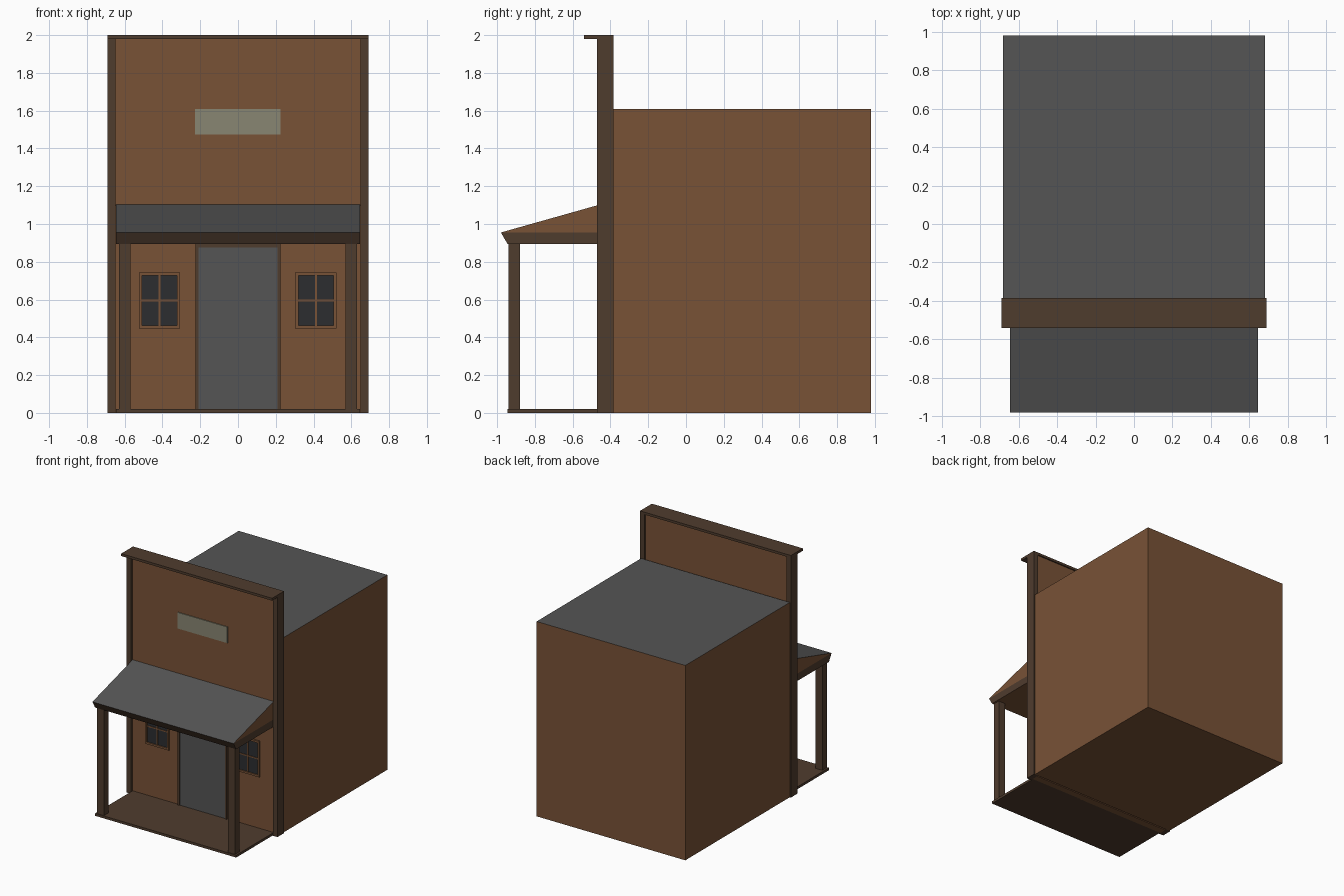
import bpy, bmesh

cube = bpy.data.objects.get("Cube")
if cube:
    bpy.data.objects.remove(cube, do_unlink=True)


def material(name, rgb):
    m = bpy.data.materials.new(name)
    m.use_nodes = True
    m.diffuse_color = (*rgb, 1)
    bsdf = next(n for n in m.node_tree.nodes if n.type == 'BSDF_PRINCIPLED')
    bsdf.inputs["Base Color"].default_value = (*rgb, 1)
    return m


WALL = material("brown wood", (0.19, 0.085, 0.037))
TRIM = material("dark wood", (0.078, 0.045, 0.027))
GREY = material("grey metal", (0.09, 0.09, 0.09))
GLASS = material("dark glass", (0.025, 0.027, 0.03))
SIGN = material("pale sign", (0.25, 0.24, 0.17))


def finish(name, bm, mats):
    bmesh.ops.recalc_face_normals(bm, faces=bm.faces)
    mesh = bpy.data.meshes.new(name)
    bm.to_mesh(mesh)
    bm.free()
    for m in mats:
        mesh.materials.append(m)
    ob = bpy.data.objects.new(name, mesh)
    bpy.context.collection.objects.link(ob)
    return ob


def box(name, x, y, z, *mats):
    """Box from (low, high) ranges on each axis."""
    bm = bmesh.new()
    bmesh.ops.create_cube(bm, size=1)
    for v in bm.verts:
        v.co = [r[0] if c < 0 else r[1] for c, r in zip(v.co, (x, y, z))]
    return finish(name, bm, mats)


def prism(name, profile, half, *mats):
    """Profile in (y, z) extruded across x."""
    bm = bmesh.new()
    face = bm.faces.new([bm.verts.new((-half, y, z)) for y, z in profile])
    out = bmesh.ops.extrude_face_region(bm, geom=[face])
    for v in out["geom"]:
        if isinstance(v, bmesh.types.BMVert):
            v.co.x = half
    return finish(name, bm, mats)


# Building body with a grey flat roof
body = box("building_body", (-0.68, 0.68), (-0.385, 0.98), (0, 1.61), WALL, GREY)
for p in body.data.polygons:
    p.material_index = int(p.normal.z > 0.5)

# False front: panel, corner posts and cap
box("facade_panel", (-0.65, 0.65), (-0.455, -0.395), (0, 1.98), WALL)
for side, s in (("left", 1), ("right", -1)):
    box(side + "_corner_post", sorted((s * 0.648, s * 0.69)), (-0.47, -0.385), (0, 1.98), TRIM)
    box(side + "_porch_post", sorted((s * 0.568, s * 0.63)), (-0.94, -0.88), (0.02, 0.895), TRIM)
box("facade_cap", (-0.69, 0.69), (-0.54, -0.385), (1.98, 2), TRIM)
box("sign_plate", (-0.228, 0.225), (-0.462, -0.455), (1.475, 1.608), SIGN)

# Porch floor, sloped roof and the beam below it
box("porch_floor", (-0.645, 0.645), (-0.945, -0.45), (0, 0.02), TRIM)
roof = prism("porch_roof", [(-0.98, 0.955), (-0.455, 0.955), (-0.455, 1.103)], 0.645, WALL, GREY)
for p in roof.data.polygons:
    p.material_index = int(p.normal.z > 0.5)
beam = prism("porch_beam", [(-0.98, 0.955), (-0.945, 0.895), (-0.455, 0.895), (-0.455, 0.955)],
             0.645, TRIM, WALL)
for p in beam.data.polygons:
    p.material_index = int(p.normal.z < -0.9)

# Door with its frame
box("door", (-0.21, 0.208), (-0.461, -0.45), (0.02, 0.875), GREY)
for side, s in (("left", 1), ("right", -1)):
    box(side + "_door_jamb", sorted((s * 0.209, s * 0.224)), (-0.468, -0.45), (0.02, 0.895), TRIM)
box("door_lintel", (-0.21, 0.21), (-0.468, -0.45), (0.875, 0.895), TRIM)

# Windows: glass, outer frame and crossing bars
for side, cx in (("left", 0.412), ("right", -0.415)):
    w, h, cz, t = 0.109, 0.148, 0.595, 0.016
    depth = (-0.468, -0.45)
    box(side + "_window_glass", (cx - w, cx + w), (-0.459, -0.45), (cz - h, cz + h), GLASS)
    for s in (1, -1):
        box(side + "_window_stile", sorted((cx + s * w, cx + s * (w - t))), depth, (cz - h, cz + h), WALL)
        box(side + "_window_rail", (cx - w + t, cx + w - t), depth,
            sorted((cz + s * h, cz + s * (h - t))), WALL)
    box(side + "_window_upright_bar", (cx - 0.005, cx + 0.005), (-0.465, -0.45), (cz - h + t, cz + h - t), WALL)
    box(side + "_window_cross_bar", (cx - w + t, cx + w - t), (-0.464, -0.45), (cz - 0.005, cz + 0.005), WALL)
